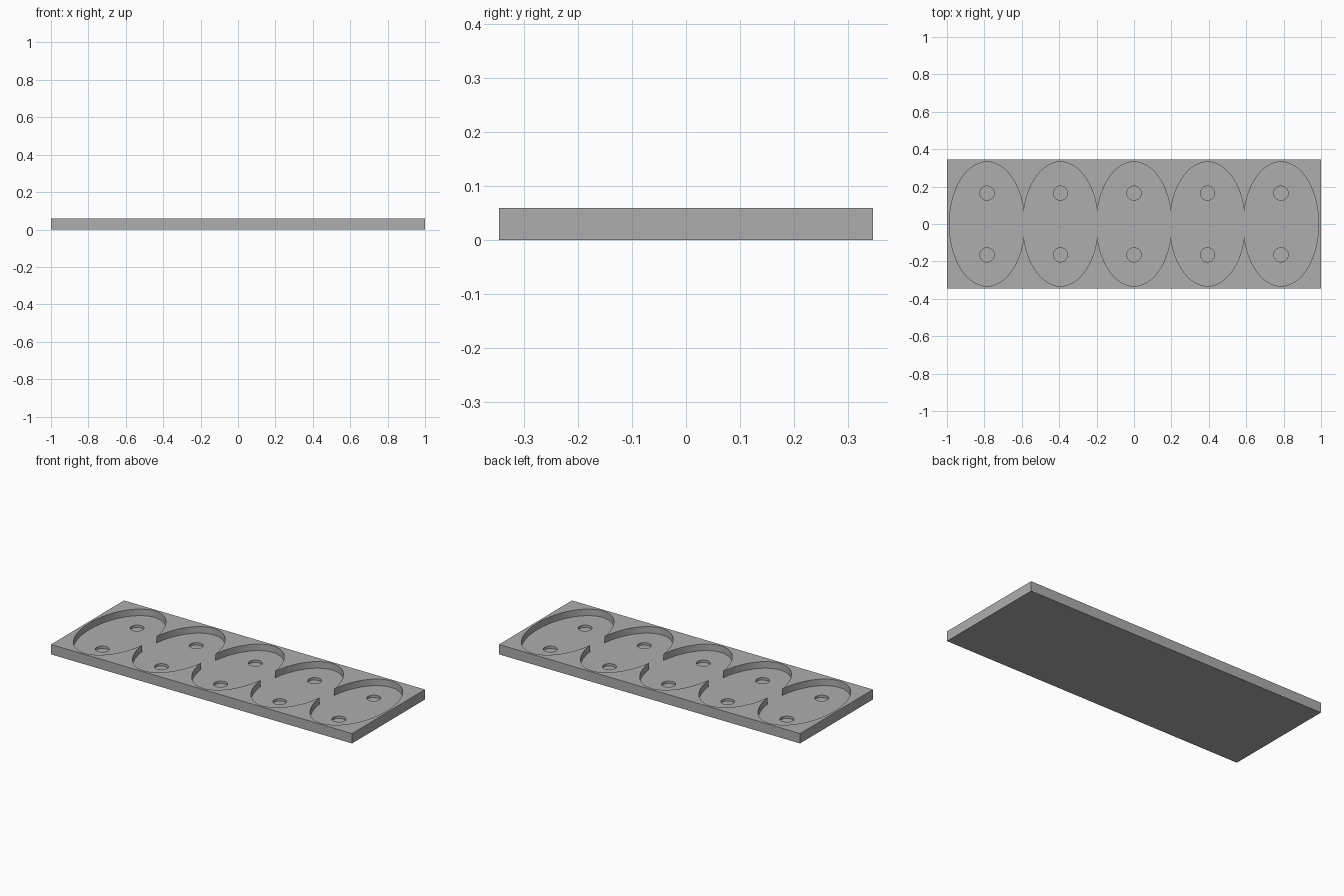
import bpy

if "Cube" in bpy.data.objects:
    bpy.data.objects.remove(bpy.data.objects["Cube"], do_unlink=True)

LENGTH, WIDTH, HEIGHT = 2.0, 0.692, 0.0595
POCKET_FLOOR, HOLE_FLOOR = 0.02, 0.006
SPACING = 0.393

grey = bpy.data.materials.new("plain grey")
grey.use_nodes = True
colour = (0.42, 0.42, 0.42, 1)
grey.diffuse_color = colour
grey.node_tree.nodes["Principled BSDF"].inputs["Base Color"].default_value = colour

# Solid rectangular tray
bpy.ops.mesh.primitive_cube_add(size=1, location=(0, 0, HEIGHT / 2))
tray = bpy.context.object
tray.name = "tray"
tray.scale = (LENGTH, WIDTH, HEIGHT)
bpy.ops.object.transform_apply(location=True, rotation=False, scale=True)
tray.data.materials.append(grey)


def sink(x, y, radius_x, radius_y, floor, sides):
    """Cut an elliptical recess down to the given floor height."""
    top = HEIGHT + 0.05
    bpy.ops.mesh.primitive_cylinder_add(vertices=sides, radius=1, depth=1,
                                        location=(x, y, (top + floor) / 2))
    cutter = bpy.context.object
    cutter.name = "recess_cutter"
    cutter.hide_render = True
    cutter.scale = (radius_x, radius_y, top - floor)
    bpy.ops.object.transform_apply(location=True, rotation=False, scale=True)
    cutter.data.materials.append(grey)
    cut = tray.modifiers.new("recess", 'BOOLEAN')
    cut.operation = 'DIFFERENCE'
    cut.solver = 'EXACT'
    cut.object = cutter
    bpy.context.view_layer.objects.active = tray
    bpy.ops.object.modifier_apply(modifier=cut.name)
    bpy.data.objects.remove(cutter, do_unlink=True)


# Row of five overlapping oval pockets
centres = [i * SPACING for i in range(-2, 3)]
for x in centres:
    sink(x, 0, 0.201, 0.332, POCKET_FLOOR, 96)

# Two shallow round holes in each pocket floor
for x in centres:
    for y in (-0.165, 0.165):
        sink(x, y, 0.038, 0.038, HOLE_FLOOR, 48)

# Smooth curved walls, sharp rims
bpy.ops.object.select_all(action='DESELECT')
tray.select_set(True)
bpy.context.view_layer.objects.active = tray
bpy.ops.object.shade_smooth_by_angle()
